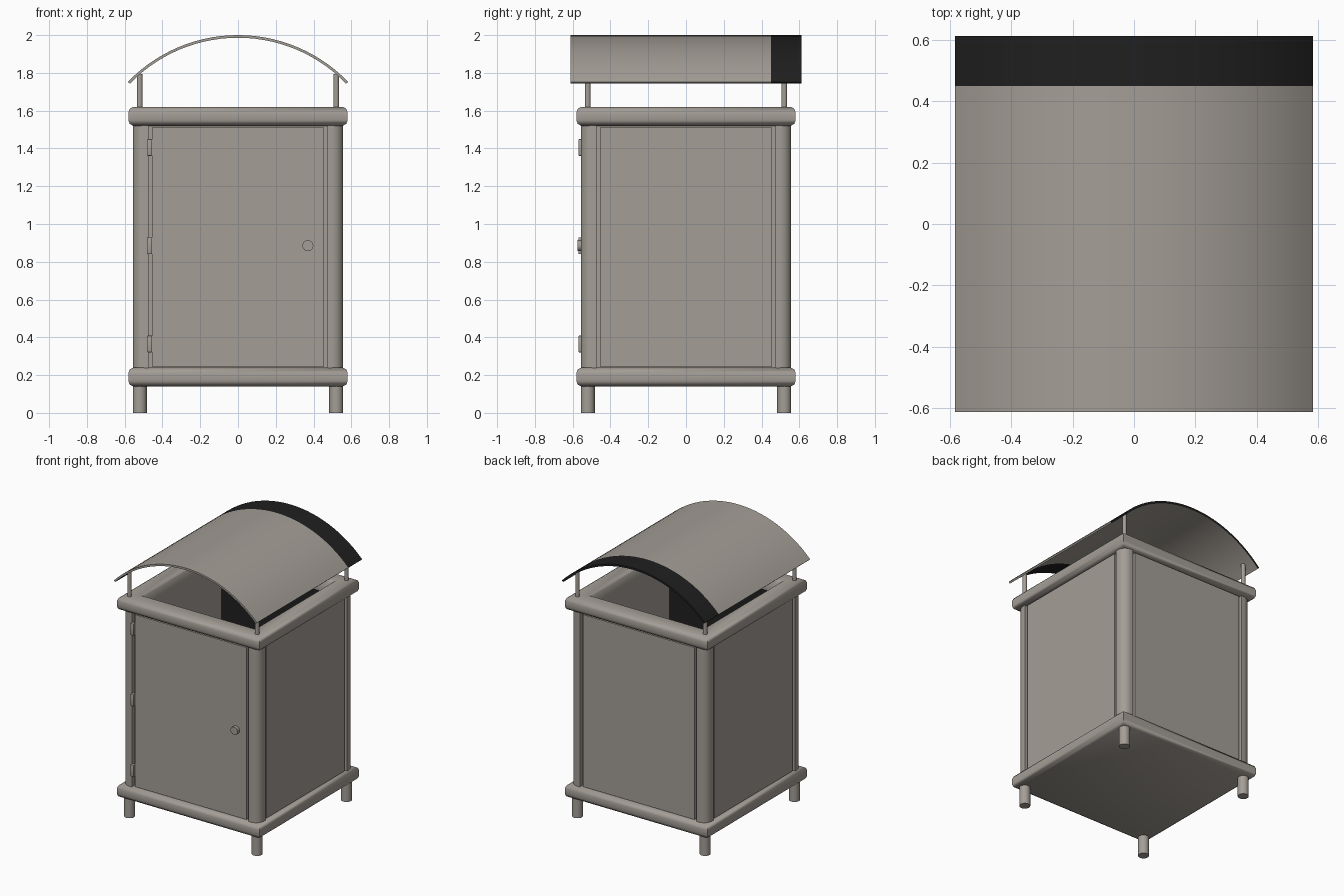
import bpy, bmesh, math
from mathutils import Vector

if "Cube" in bpy.data.objects:
    bpy.data.objects.remove(bpy.data.objects["Cube"])


def material(name, rgb):
    m = bpy.data.materials.new(name)
    m.diffuse_color = (*rgb, 1)
    m.use_nodes = True
    m.node_tree.nodes["Principled BSDF"].inputs["Base Color"].default_value = m.diffuse_color
    return m


GREY = material("warm_grey", (0.37, 0.34, 0.305))
DARK = material("charcoal", (0.014, 0.014, 0.014))


def finish(bm, name, angle=35):
    bmesh.ops.recalc_face_normals(bm, faces=bm.faces)
    me = bpy.data.meshes.new(name)
    bm.to_mesh(me)
    bm.free()
    ob = bpy.data.objects.new(name, me)
    bpy.context.collection.objects.link(ob)
    me.materials.append(GREY)
    me.materials.append(DARK)
    bpy.ops.object.select_all(action='DESELECT')
    ob.select_set(True)
    bpy.context.view_layer.objects.active = ob
    bpy.ops.object.shade_smooth_by_angle(angle=math.radians(angle))
    return ob


def box(name, lo, hi, bevel=0.0):
    bm = bmesh.new()
    bmesh.ops.create_cube(bm, size=1)
    for v in bm.verts:
        v.co = Vector([(a + b) / 2 + c * (b - a) for a, b, c in zip(lo, hi, v.co)])
    if bevel:
        bmesh.ops.bevel(bm, geom=bm.edges[:], offset=bevel, segments=2,
                        profile=0.5, affect='EDGES')
    return finish(bm, name)


def prism(name, pts, z0, z1):
    """Extrude a plan outline upwards."""
    bm = bmesh.new()
    f = bm.faces.new([bm.verts.new((x, y, z0)) for x, y in pts])
    r = bmesh.ops.extrude_face_region(bm, geom=[f])
    for v in r["geom"]:
        if isinstance(v, bmesh.types.BMVert):
            v.co.z = z1
    return finish(bm, name)


def disc(cx, cy, r, n):
    return [(cx + r * math.cos(2 * math.pi * i / n), cy + r * math.sin(2 * math.pi * i / n))
            for i in range(n)]


def square_loft(name, rings, closed, capped):
    """Square rings (half width, height) joined into a mitred band."""
    bm = bmesh.new()
    loops = [[bm.verts.new((sx * h, sy * h, z)) for sx, sy in
              ((-1, -1), (1, -1), (1, 1), (-1, 1))] for h, z in rings]
    pairs = list(zip(loops, loops[1:]))
    if closed:
        pairs.append((loops[-1], loops[0]))
    for a, b in pairs:
        for i in range(4):
            j = (i + 1) % 4
            bm.faces.new((a[i], a[j], b[j], b[i]))
    if capped:
        bm.faces.new(loops[0])
        bm.faces.new(loops[-1])
    return finish(bm, name, 50)


# Base slab and open top rim, both with softened outer edges
def edge(z0, z1):
    return [(0.555, z0), (0.573, z0 + 0.01), (0.581, z0 + 0.03),
            (0.581, z1 - 0.03), (0.573, z1 - 0.01), (0.555, z1)]


square_loft("base_slab", edge(0.14, 0.24), False, True)
square_loft("top_rim", edge(1.52, 1.62) + [(0.47, 1.62), (0.455, 1.605), (0.455, 1.52)], True, False)

# Corner columns, feet and roof posts
for sx in (-1, 1):
    for sy in (-1, 1):
        tag = ("front" if sy < 0 else "back") + ("_left" if sx < 0 else "_right")
        r, o, i = 0.06, 0.557, 0.474
        arc = [(o - r + r * math.cos(math.pi / 2 * k / 8),
                o - r + r * math.sin(math.pi / 2 * k / 8)) for k in range(9)]
        plan = [(o, i)] + arc + [(i, o), (i, i)]
        prism("column_" + tag, [(sx * x, sy * y) for x, y in plan], 0.23, 1.53)
        prism("foot_" + tag, disc(sx * 0.52, sy * 0.52, 0.037, 20), 0, 0.15)
        prism("roof_post_" + tag, disc(sx * 0.52, sy * 0.52, 0.015, 14), 1.61, 1.795)

# Wall panels with narrow grooves beside the columns, and lining walls behind
for name, s, ax in (("front_door", -1, 1), ("back_panel", 1, 1),
                    ("left_panel", -1, 0), ("right_panel", 1, 0)):
    for suffix, half, d0, d1, z0, z1 in (("", 0.455, 0.50, 0.551, 0.245, 1.512),
                                         ("_lining", 0.49, 0.455, 0.525, 0.23, 1.53)):
        lo, hi = [-half, 0, z0], [half, 0, z1]
        if ax == 0:
            lo, hi = [0, -half, z0], [0, half, z1]
        lo[ax], hi[ax] = sorted((s * d0, s * d1))
        ob = box(name + suffix, lo, hi)
        # inner faces of the front and back linings are dark
        if suffix and ax == 1:
            for p in ob.data.polygons:
                if p.normal.y * s < -0.9:
                    p.material_index = 1

# Door hinges and round lock
for k, z in enumerate((0.365, 0.885, 1.405)):
    box("hinge_%d" % (k + 1), (-0.479, -0.57, z - 0.044), (-0.454, -0.54, z + 0.044), 0.004)
lock = prism("door_lock", disc(0, 0, 0.029, 24), 0, 0.03)
lock.rotation_euler = (math.pi / 2, 0, 0)
lock.location = (0.37, -0.545, 0.885)

# Arched roof sheet with a dark strip at the back and under the front
N, CZ, R, T = 28, 1.19, 0.81, 0.014
ys = (-0.612, -0.45, 0.45, 0.612)
amax = math.asin(0.583 / R)
bm = bmesh.new()
grid = {}
for k, rad in enumerate((R, R - T)):
    for i in range(N + 1):
        a = amax * (2 * i / N - 1)
        for j, y in enumerate(ys):
            grid[k, i, j] = bm.verts.new((rad * math.sin(a), y, CZ + rad * math.cos(a)))


def quad(keys, dark=False):
    bm.faces.new([grid[q] for q in keys]).material_index = int(dark)


for i in range(N):
    for j in range(3):
        for k in (0, 1):
            quad(((k, i, j), (k, i + 1, j), (k, i + 1, j + 1), (k, i, j + 1)),
                 j == (2 if k == 0 else 0))
    for j in (0, 3):
        quad(((0, i, j), (0, i + 1, j), (1, i + 1, j), (1, i, j)), j == 3)
for i in (0, N):
    for j in range(3):
        quad(((0, i, j), (0, i, j + 1), (1, i, j + 1), (1, i, j)), j == 2)
finish(bm, "arched_roof")
